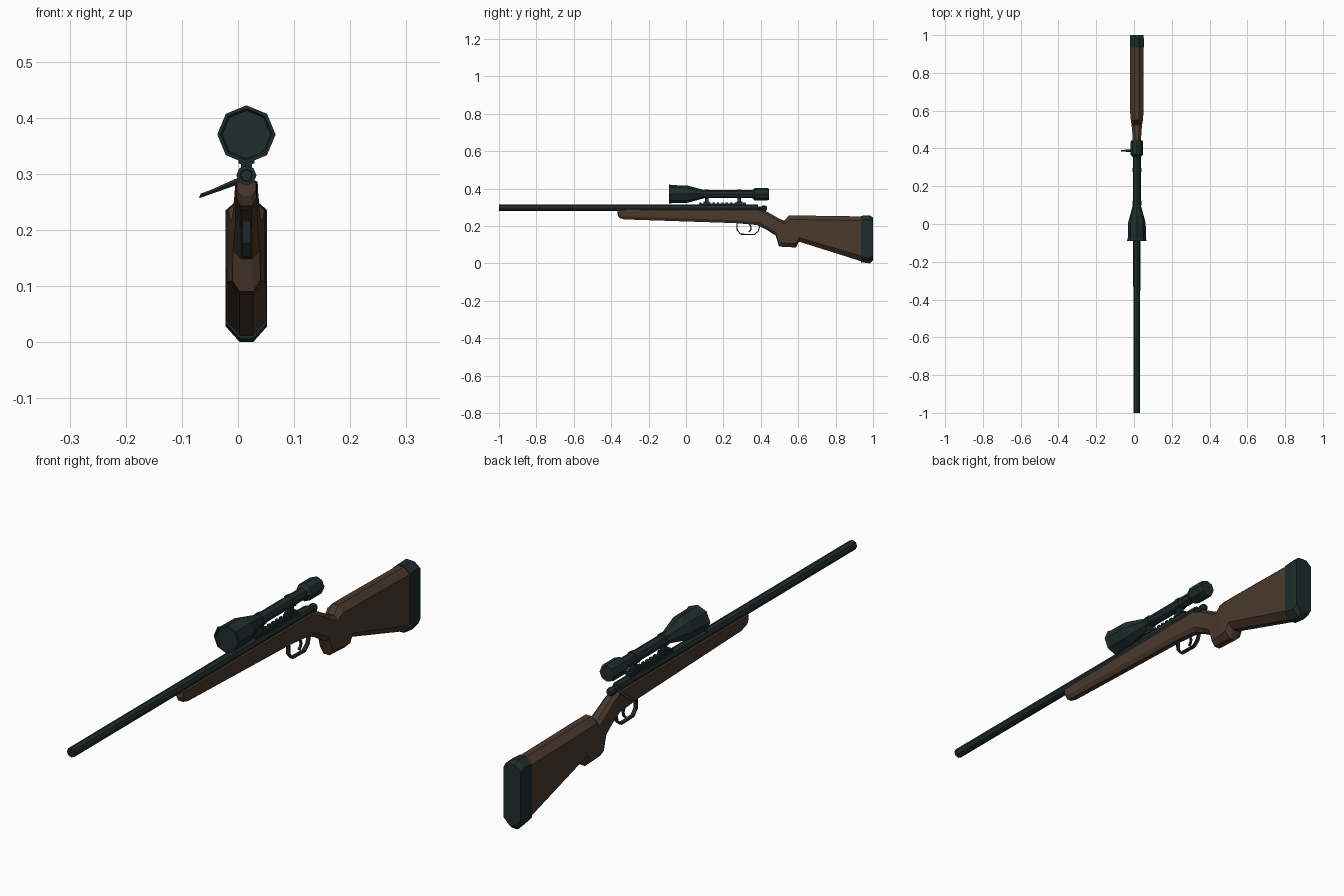
import bpy, bmesh, math
from mathutils import Vector

cube = bpy.data.objects.get("Cube")
if cube:
    bpy.data.objects.remove(cube, do_unlink=True)

CX = 0.015      # centre line of the rifle
BORE = 0.297    # barrel axis height
SIGHT = 0.37    # scope axis height


def material(name, rgb):
    m = bpy.data.materials.new(name)
    m.use_nodes = True
    m.diffuse_color = (*rgb, 1)
    m.node_tree.nodes["Principled BSDF"].inputs["Base Color"].default_value = (*rgb, 1)
    return m


WOOD = material("dark walnut", (0.068, 0.041, 0.025))
STEEL = material("blued steel", (0.014, 0.025, 0.025))


def finish(name, bm, mat):
    bmesh.ops.recalc_face_normals(bm, faces=bm.faces)
    mesh = bpy.data.meshes.new(name)
    bm.to_mesh(mesh)
    bm.free()
    mesh.materials.append(mat)
    ob = bpy.data.objects.new(name, mesh)
    bpy.context.collection.objects.link(ob)
    return ob


def skin(name, rings, mat):
    """Bridge equal rings of points and cap both ends."""
    bm = bmesh.new()
    loops = [[bm.verts.new(p) for p in ring] for ring in rings]
    n = len(loops[0])
    for a, b in zip(loops, loops[1:]):
        for i in range(n):
            j = (i + 1) % n
            bm.faces.new((a[i], a[j], b[j], b[i]))
    bm.faces.new(loops[0])
    bm.faces.new(loops[-1])
    return finish(name, bm, mat)


def tube(name, profile, z, mat=STEEL, sides=8):
    """Lathe (y, radius) pairs around a lengthwise axis."""
    rings = []
    for y, r in profile:
        angles = [math.tau * i / sides for i in range(sides)]
        rings.append([(CX + r * math.cos(a), y, z + r * math.sin(a)) for a in angles])
    return skin(name, rings, mat)


def stock_loft(name, stations, mat):
    """Chamfered sections: y, top, bottom, half width, flat half width, top and bottom chamfer."""
    rings = []
    for y, top, bot, w, f, ct, cb in stations:
        half = [(f, top), (w, top - ct), (w, bot + cb), (f, bot)]
        ring = half + [(-x, z) for x, z in reversed(half)]
        rings.append([(CX + x, y, z) for x, z in ring])
    return skin(name, rings, mat)


def box(name, x, y, z, size, mat=STEEL):
    bm = bmesh.new()
    bmesh.ops.create_cube(bm, size=1)
    for v in bm.verts:
        v.co = Vector((x, y, z)) + v.co * Vector(size)
    return finish(name, bm, mat)


def strap(name, path, width, thick):
    """Flat strip following a (y, z) path."""
    rings = []
    for i, p in enumerate(path):
        a, b = Vector(path[max(i - 1, 0)]), Vector(path[min(i + 1, len(path) - 1)])
        d = (b - a).normalized()
        off = Vector((-d.y, d.x)) * thick / 2
        p = Vector(p)
        rings.append([(CX + sx * width / 2, *(p + off * so))
                      for sx, so in ((-1, -1), (1, -1), (1, 1), (-1, 1))])
    return skin(name, rings, STEEL)


# Wooden stock, from fore-end through grip to butt
stock_loft("stock", [
    (-0.365, 0.288, 0.260, 0.017, 0.009, 0.004, 0.010),
    (-0.358, 0.288, 0.243, 0.018, 0.010, 0.004, 0.014),
    (-0.330, 0.288, 0.235, 0.019, 0.010, 0.004, 0.016),
    (0.270, 0.290, 0.215, 0.020, 0.010, 0.004, 0.016),
    (0.380, 0.290, 0.205, 0.020, 0.010, 0.004, 0.016),
    (0.430, 0.278, 0.180, 0.021, 0.010, 0.012, 0.016),
    (0.480, 0.250, 0.148, 0.024, 0.010, 0.015, 0.016),
    (0.497, 0.240, 0.090, 0.025, 0.012, 0.015, 0.020),
    (0.525, 0.228, 0.088, 0.028, 0.012, 0.015, 0.020),
    (0.550, 0.256, 0.087, 0.032, 0.012, 0.022, 0.020),
    (0.588, 0.256, 0.085, 0.035, 0.012, 0.022, 0.022),
    (0.604, 0.256, 0.116, 0.035, 0.012, 0.022, 0.022),
    (0.935, 0.251, 0.012, 0.036, 0.012, 0.022, 0.028),
], WOOD)

# Butt pad
stock_loft("butt_pad", [
    (0.935, 0.254, 0.006, 0.037, 0.012, 0.022, 0.028),
    (0.982, 0.257, 0.000, 0.037, 0.012, 0.022, 0.028),
    (1.000, 0.245, 0.018, 0.035, 0.012, 0.018, 0.022),
], STEEL)

# Barrel with a shallow bore, and the bolt behind it
tube("barrel", [(-0.985, 0.010), (-1.0, 0.011), (-1.0, 0.018), (0.385, 0.018)], BORE)
tube("bolt", [(0.38, 0.011), (0.405, 0.011), (0.408, 0.015), (0.425, 0.015), (0.433, 0.009)], BORE - 0.003)

# Bolt handle, slanting down on the right
handle = []
for x, z, r in ((CX, 0.294, 0.011), (-0.005, 0.285, 0.008), (-0.050, 0.267, 0.005), (-0.068, 0.2605, 0.005)):
    handle.append([(x + 0.4 * r * math.sin(a), 0.388 + r * math.cos(a), z + r * math.sin(a))
                   for a in [math.tau * i / 6 for i in range(6)]])
skin("bolt_handle", handle, STEEL)

# Scope body
tube("scope", [
    (-0.082, 0.043), (-0.09, 0.046), (-0.09, 0.052), (-0.075, 0.048), (0.005, 0.047),
    (0.10, 0.021), (0.355, 0.021), (0.367, 0.033), (0.435, 0.033), (0.443, 0.030),
], SIGHT)

# Toothed rail and scope mounts
box("rail", CX, 0.195, 0.313, (0.020, 0.25, 0.012))
for i in range(11):
    box("rail_tooth", CX, 0.078 + i * 0.0234, 0.321, (0.024, 0.012, 0.008))
for y in (0.11, 0.285):
    box("mount_foot", CX, y, 0.324, (0.028, 0.032, 0.012))
    box("mount_post", CX, y, 0.34, (0.018, 0.018, 0.030))
    tube("mount_ring", [(y - 0.011, 0.024), (y + 0.011, 0.024)], SIGHT)

# Trigger guard and trigger
strap("trigger_guard", [(0.272, 0.218), (0.274, 0.178), (0.292, 0.156), (0.365, 0.154),
                        (0.386, 0.172), (0.396, 0.205)], 0.014, 0.006)
strap("trigger", [(0.338, 0.215), (0.348, 0.190), (0.345, 0.178), (0.336, 0.168)], 0.008, 0.007)
